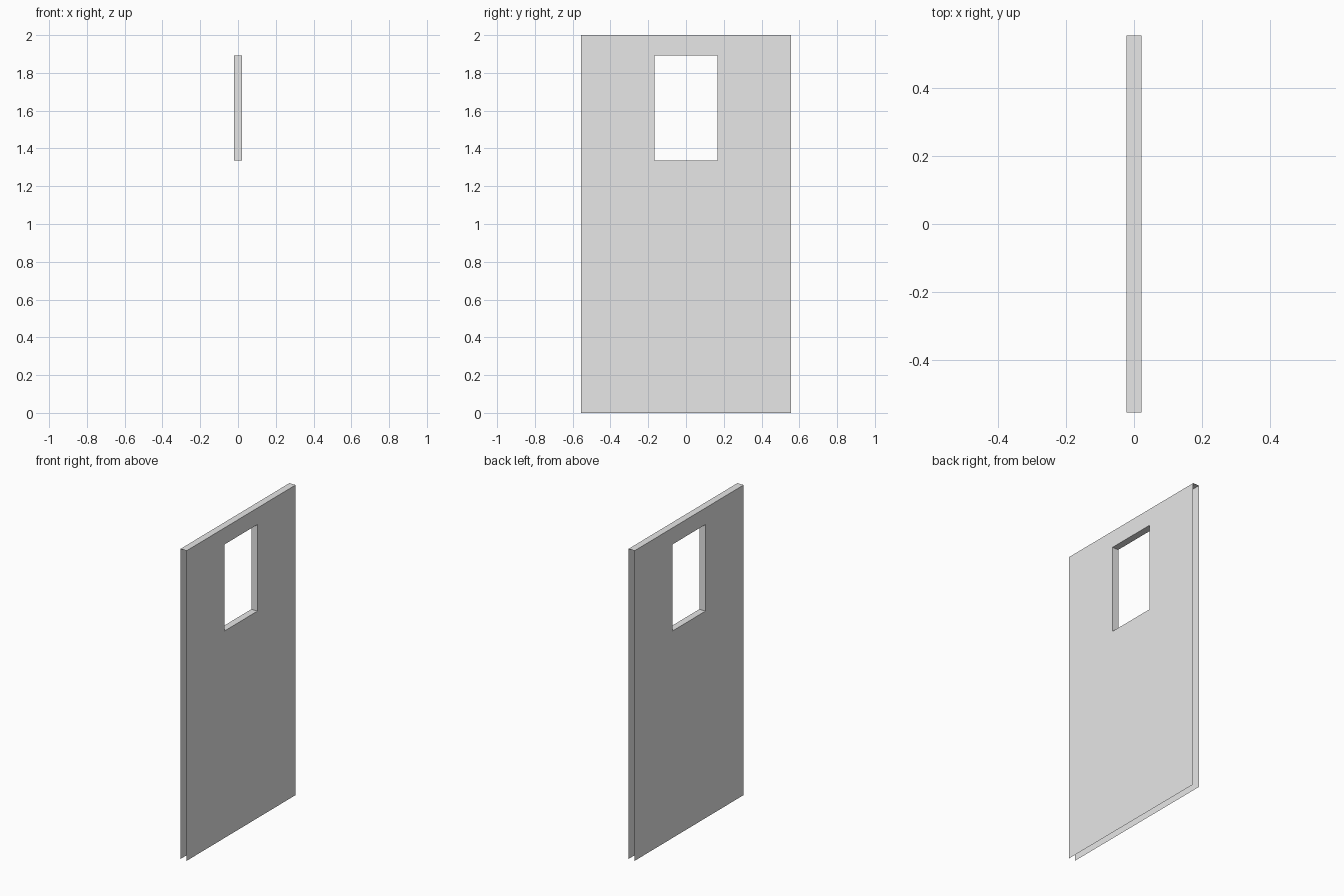
import bpy
import bmesh

cube = bpy.data.objects.get("Cube")
if cube:
    bpy.data.objects.remove(cube, do_unlink=True)

HALF_WIDTH, HALF_THICK, HEIGHT = 0.555, 0.022, 2.0
WINDOW_HALF, SILL, HEAD = 0.167, 1.335, 1.893

# Single plain grey finish
grey = bpy.data.materials.new("light grey")
grey.use_nodes = True
colour = (0.8, 0.8, 0.8, 1.0)
grey.diffuse_color = colour
grey.node_tree.nodes["Principled BSDF"].inputs["Base Color"].default_value = colour

# One sheet of panels around the window opening
ys = [-HALF_WIDTH, -WINDOW_HALF, WINDOW_HALF, HALF_WIDTH]
zs = [0.0, SILL, HEAD, HEIGHT]
bm = bmesh.new()
grid = [[bm.verts.new((-HALF_THICK, y, z)) for z in zs] for y in ys]
for i in range(3):
    for j in range(3):
        if (i, j) != (1, 1):
            bm.faces.new((grid[i][j], grid[i][j + 1],
                          grid[i + 1][j + 1], grid[i + 1][j]))

# Second sheet, joined by the top edge and the window reveals
result = bmesh.ops.extrude_face_region(bm, geom=bm.faces[:], use_keep_orig=True)
moved = [v for v in result["geom"] if isinstance(v, bmesh.types.BMVert)]
bmesh.ops.translate(bm, verts=moved, vec=(2 * HALF_THICK, 0, 0))

# The upright ends and the bottom are left open
open_faces = []
for face in bm.faces:
    centre = face.calc_center_median()
    if abs(centre.y) > HALF_WIDTH - 0.001 or centre.z < 0.001:
        open_faces.append(face)
bmesh.ops.delete(bm, geom=open_faces, context="FACES")

# Outward normals
bmesh.ops.recalc_face_normals(bm, faces=bm.faces[:])
top = max(bm.faces, key=lambda f: f.calc_center_median().z)
if top.normal.z < 0:
    bmesh.ops.reverse_faces(bm, faces=bm.faces[:])

mesh = bpy.data.meshes.new("door_panel")
bm.to_mesh(mesh)
bm.free()
mesh.materials.append(grey)
door = bpy.data.objects.new("door_panel", mesh)
bpy.context.collection.objects.link(door)
